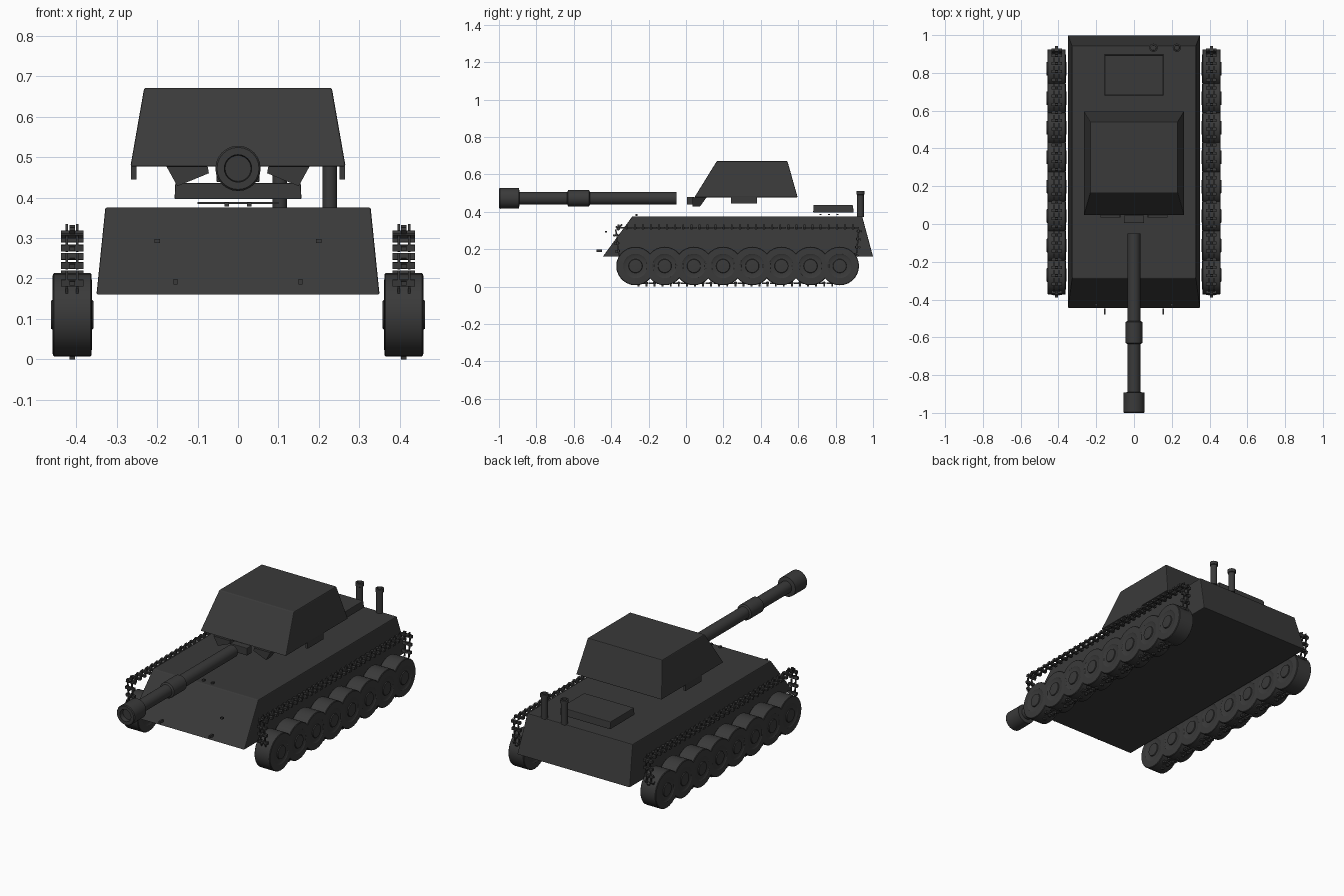
import bpy, bmesh, math
from mathutils import Matrix, Vector

if "Cube" in bpy.data.objects:
    bpy.data.objects.remove(bpy.data.objects["Cube"])

paint = bpy.data.materials.new("dark grey paint")
paint.diffuse_color = (0.042, 0.042, 0.042, 1)
paint.use_nodes = True
paint.node_tree.nodes["Principled BSDF"].inputs["Base Color"].default_value = paint.diffuse_color


def finish(name, bm, smooth=False, bevel=0):
    bmesh.ops.recalc_face_normals(bm, faces=bm.faces)
    me = bpy.data.meshes.new(name)
    bm.to_mesh(me)
    bm.free()
    me.materials.append(paint)
    ob = bpy.data.objects.new(name, me)
    bpy.context.collection.objects.link(ob)
    if smooth:
        bpy.ops.object.select_all(action='DESELECT')
        bpy.context.view_layer.objects.active = ob
        ob.select_set(True)
        bpy.ops.object.shade_smooth_by_angle(angle=math.radians(35))
    if bevel:
        mod = ob.modifiers.new("edge", 'BEVEL')
        mod.width = bevel
        mod.segments = 2
    return ob


def add_box(bm, c, s, rot=Matrix()):
    m = Matrix.Translation(c) @ rot @ Matrix.Diagonal((*s, 1))
    bmesh.ops.create_cube(bm, size=1, matrix=m)


def box(name, c, s, bevel=0):
    bm = bmesh.new()
    add_box(bm, c, s)
    return finish(name, bm, bevel=bevel)


def frustum(name, lo, hi, bevel=0):
    """lo / hi = (half width, y front, y back, z)"""
    bm = bmesh.new()
    rings = [[bm.verts.new((x, y, z)) for x, y in ((-w, a), (w, a), (w, b), (-w, b))]
             for w, a, b, z in (lo, hi)]
    for r in rings:
        bm.faces.new(r)
    for i in range(4):
        j = (i + 1) % 4
        bm.faces.new((rings[0][i], rings[0][j], rings[1][j], rings[1][i]))
    return finish(name, bm, bevel=bevel)


def lathe(name, profile, loc, axis, n=24):
    """Revolve (radius, distance) points around an axis through loc."""
    bm = bmesh.new()
    rot = Vector((0, 0, 1)).rotation_difference(Vector(axis)).to_matrix().to_4x4()
    m = Matrix.Translation(loc) @ rot
    rings = [[bm.verts.new(m @ Vector((r * math.cos(2 * math.pi * k / n),
                                       r * math.sin(2 * math.pi * k / n), t)))
              for k in range(n)] for r, t in profile]
    for a, b in zip(rings, rings[1:]):
        for k in range(n):
            j = (k + 1) % n
            bm.faces.new((a[k], a[j], b[j], b[k]))
    bm.faces.new(rings[0])
    bm.faces.new(rings[-1])
    return finish(name, bm, smooth=True)


# Hull and turret
frustum("hull", (0.35, -0.445, 1.0, 0.16), (0.328, -0.287, 0.942, 0.375), 0.004)
frustum("turret", (0.266, 0.045, 0.597, 0.477), (0.232, 0.165, 0.542, 0.671), 0.004)

# Gun: barrel, sleeve and hollow muzzle
lathe("gun_barrel", [(0.034, 0), (0.034, 0.463), (0.044, 0.468), (0.044, 0.58), (0.034, 0.585),
                     (0.034, 0.84), (0.055, 0.843), (0.056, 0.945), (0.052, 0.95),
                     (0.034, 0.95), (0.032, 0.925)],
      (0, -0.05, 0.472), (0, -1, 0))
box("gun_mantlet", (0, 0.025, 0.459), (0.106, 0.04, 0.042), 0.003)

# Turret underside cheeks and side lugs
for s, side in ((1, "right"), (-1, "left")):
    bm = bmesh.new()
    pts = ((0.177, 0.477), (0.075, 0.477), (0.072, 0.46), (0.15, 0.428))
    near = [bm.verts.new((s * x, 0.035, z)) for x, z in pts]
    far = [bm.verts.new((s * x, 0.11 if z > 0.47 else 0.075, z)) for x, z in pts]
    bm.faces.new(near)
    bm.faces.new(far)
    for i in range(4):
        j = (i + 1) % 4
        bm.faces.new((near[i], near[j], far[j], far[i]))
    finish("turret_cheek_" + side, bm)
    box("turret_lug_" + side, (s * 0.258, 0.31, 0.462), (0.013, 0.14, 0.036))
    # Small front fittings
    box("headlight_" + side, (s * 0.2, -0.428, 0.293), (0.014, 0.012, 0.01))
    box("tow_hook_" + side, (s * 0.155, -0.463, 0.192), (0.01, 0.03, 0.014))
    box("hull_periscope_" + side, (s * 0.028, -0.265, 0.383), (0.012, 0.012, 0.01))

# Engine deck plate with grille bars below
frustum("engine_deck", (0.157, 0.68, 0.897, 0.396), (0.155, 0.682, 0.892, 0.436), 0.003)
for i in range(3):
    box("grille_bar_%d" % i, (0, 0.72 + 0.045 * i, 0.386), (0.2, 0.01, 0.005))

# Exhaust pipes with caps
for x in (0.103, 0.227):
    lathe("exhaust_pipe", [(0.018, 0), (0.018, 0.118), (0.022, 0.12), (0.022, 0.138), (0.014, 0.14),
                           (0.013, 0.125)],
          (x, 0.933, 0.372), (0, 0, 1), 16)

# Road wheels, eight overlapping each side, with raised hubs on both faces
for s in (1, -1):
    for i in range(8):
        lathe("road_wheel",
              [(0.014, -0.053), (0.035, -0.052), (0.037, -0.047), (0.062, -0.047), (0.065, -0.049),
               (0.1, -0.048), (0.103, -0.045), (0.103, 0.045), (0.1, 0.048), (0.065, 0.049),
               (0.062, 0.047), (0.037, 0.047), (0.035, 0.052), (0.014, 0.053)],
              (s * 0.41, -0.27 + 0.156 * i, 0.11), (1, 0, 0), 28)

# Track links laid along a closed loop around the wheels
path = [Vector((0, y, z)) for y, z in
        ((-0.36, 0.318), (0.90, 0.318), (0.927, 0.30), (0.915, 0.18), (0.85, 0.04), (0.80, 0.014),
         (-0.26, 0.014), (-0.30, 0.04), (-0.365, 0.18), (-0.378, 0.30))]
step, carry, links = 0.0432, 0.0, []
for a, b in zip(path, path[1:] + path[:1]):
    d, t = (b - a), carry
    while t < d.length:
        links.append((a + d.normalized() * t, math.atan2(d.z, d.y)))
        t += step
    carry = t - d.length
for s, side in ((1, "right"), (-1, "left")):
    bm = bmesh.new()
    for p, ang in links:
        rot = Matrix.Rotation(ang, 4, 'X')
        c = p + Vector((s * 0.41, 0, 0))
        add_box(bm, c + rot @ Vector((0, 0, -0.005)), (0.056, 0.016, 0.012), rot)   # crossbar
        add_box(bm, c, (0.014, 0.010, 0.028), rot)                                  # guide tooth
        for k in (-1, 1):                                                           # side joints
            add_box(bm, c + rot @ Vector((k * 0.013, 0.015, -0.003)), (0.006, 0.032, 0.008), rot)
    finish("track_" + side, bm)
